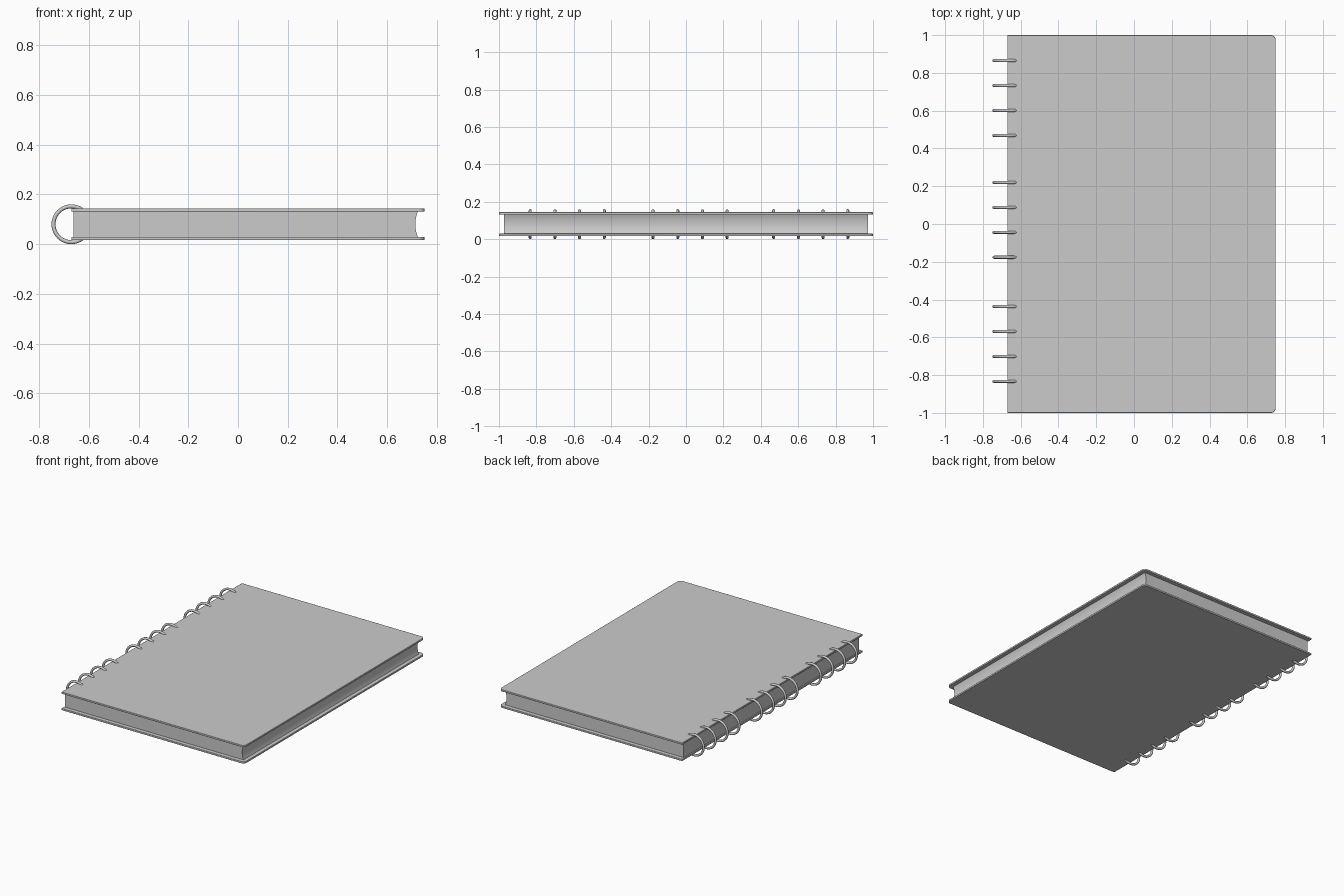
import bpy, math

if "Cube" in bpy.data.objects:
    bpy.data.objects.remove(bpy.data.objects["Cube"])

X0, X1 = -0.67, 0.75          # cover spine and fore edge
MID_Z = 0.08
COVER_T = 0.013
INNER = 0.051                 # half thickness of the page block


def prism(name, outline, to_a, to_b):
    """Closed solid from an outline placed at two ends."""
    n = len(outline)
    verts = [to_a(p) for p in outline] + [to_b(p) for p in outline]
    faces = [tuple(reversed(range(n))), tuple(range(n, 2 * n))]
    faces += [(i, (i + 1) % n, (i + 1) % n + n, i + n) for i in range(n)]
    me = bpy.data.meshes.new(name)
    me.from_pydata(verts, [], faces)
    ob = bpy.data.objects.new(name, me)
    bpy.context.collection.objects.link(ob)
    return ob


def smooth(ob):
    bpy.ops.object.select_all(action='DESELECT')
    ob.select_set(True)
    bpy.context.view_layer.objects.active = ob
    bpy.ops.object.shade_smooth_by_angle(angle=math.radians(35))


def corner(cx, cy, start, r=0.025, n=6):
    return [(cx + r * math.cos(start + math.pi / 2 * i / n),
             cy + r * math.sin(start + math.pi / 2 * i / n)) for i in range(n + 1)]


# Covers: square at the spine, rounded at the fore edge
r = 0.025
cover_outline = ([(X0, -1.0)] + corner(X1 - r, -1 + r, -math.pi / 2)
                 + corner(X1 - r, 1 - r, 0) + [(X0, 1.0)])
for name, z in (("back_cover", MID_Z - INNER - COVER_T), ("front_cover", MID_Z + INNER)):
    cover = prism(name, cover_outline,
                  lambda p: (p[0], p[1], z), lambda p: (p[0], p[1], z + COVER_T))
    bev = cover.modifiers.new("soft_edges", 'BEVEL')
    bev.width = 0.002
    bev.segments = 2
    bev.limit_method = 'ANGLE'
    bev.angle_limit = math.radians(40)
    smooth(cover)

# Page block with a hollow fore edge
N = 12
page_outline = [(-0.662, MID_Z + INNER), (-0.662, MID_Z - INNER)]
for i in range(N + 1):
    t = -1 + 2 * i / N
    page_outline.append((0.713 + 0.010 * t * t, MID_Z + INNER * t))
pages = prism("page_block", page_outline,
              lambda p: (p[0], -0.972, p[1]), lambda p: (p[0], 0.972, p[1]))
smooth(pages)

# Binding rings: three groups of four
count = 0
for group_y in (-0.635, 0.022, 0.667):
    for k in range(4):
        count += 1
        y = group_y + (k - 1.5) * 0.132
        bpy.ops.mesh.primitive_torus_add(
            major_radius=0.072, minor_radius=0.008, major_segments=48, minor_segments=12,
            location=(X0, y, MID_Z), rotation=(math.pi / 2, 0, 0))
        ring = bpy.context.object
        ring.name = f"binding_ring_{count}"
        smooth(ring)
